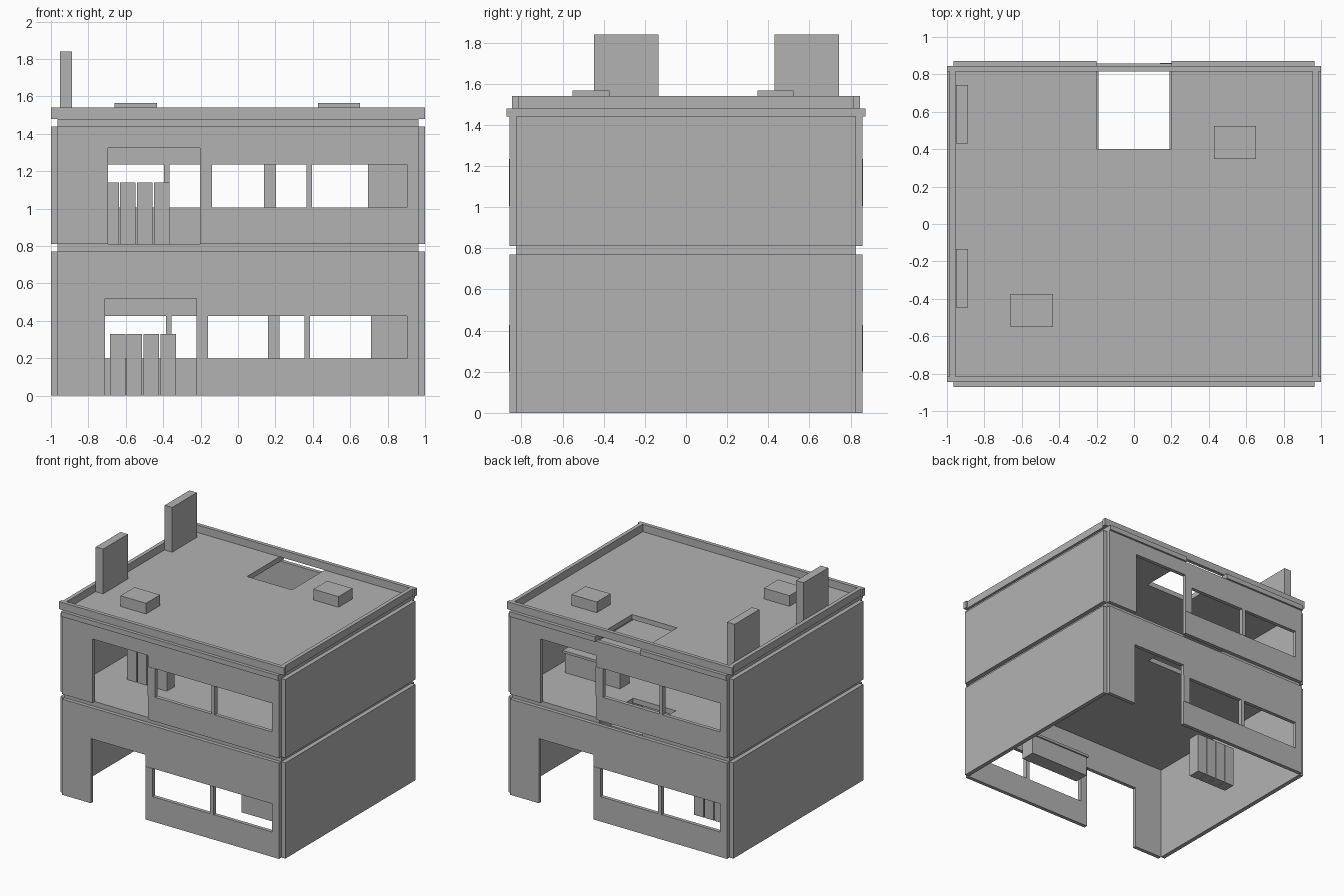
import bpy, bmesh

if "Cube" in bpy.data.objects:
    bpy.data.objects.remove(bpy.data.objects["Cube"])

grey = bpy.data.materials.new("plain_grey")
grey.diffuse_color = (0.45, 0.45, 0.45, 1)
grey.use_nodes = True
grey.node_tree.nodes["Principled BSDF"].inputs["Base Color"].default_value = grey.diffuse_color


def finish(name, bm):
    bmesh.ops.recalc_face_normals(bm, faces=bm.faces)
    mesh = bpy.data.meshes.new(name)
    bm.to_mesh(mesh)
    bm.free()
    mesh.materials.append(grey)
    ob = bpy.data.objects.new(name, mesh)
    bpy.context.collection.objects.link(ob)
    return ob


def panel(name, rect, holes, lo, hi, place):
    """Flat panel with rectangular openings; place maps (u, v, depth) to xyz."""
    rects = [rect] + holes
    us = sorted({u for r in rects for u in (r[0], r[1])})
    vs = sorted({v for r in rects for v in (r[2], r[3])})
    bm = bmesh.new()
    grid = {(u, v): bm.verts.new(place(u, v, lo)) for u in us for v in vs}
    for u0, u1 in zip(us, us[1:]):
        for v0, v1 in zip(vs, vs[1:]):
            cu, cv = (u0 + u1) / 2, (v0 + v1) / 2
            if not any(h[0] < cu < h[1] and h[2] < cv < h[3] for h in holes):
                bm.faces.new([grid[p] for p in ((u0, v0), (u1, v0), (u1, v1), (u0, v1))])
    bmesh.ops.delete(bm, geom=[v for v in bm.verts if not v.link_faces], context='VERTS')
    ext = bmesh.ops.extrude_face_region(bm, geom=bm.faces[:], use_keep_orig=True)
    move = tuple(b - a for a, b in zip(place(0, 0, lo), place(0, 0, hi)))
    bmesh.ops.translate(bm, vec=move, verts=[g for g in ext["geom"] if isinstance(g, bmesh.types.BMVert)])
    return finish(name, bm)


def box(name, x0, x1, y0, y1, z0, z1):
    return panel(name, (x0, x1, y0, y1), [], z0, z1, lambda u, v, d: (u, v, d))


def flat(u, v, d):
    return (u, v, d)


WX, WY, OUT = 0.965, 0.827, 0.857

# Two storeys: base, top, door (x0, x1, top), windows, sill and head heights
storeys = [
    ("lower", 0.0, 0.77, (-0.71, -0.222, 0.52), [(-0.16, 0.355), (0.385, 0.903)], 0.2, 0.427),
    ("upper", 0.81, 1.44, (-0.695, -0.203, 1.325), [(-0.138, 0.366), (0.395, 0.903)], 1.005, 1.235),
]
for tag, z0, z1, door, windows, sill, head in storeys:
    holes = [(door[0], door[1], z0, door[2])] + [(a, b, sill, head) for a, b in windows]
    posts = [(door[1], windows[0][0]), (windows[0][1], windows[1][0])]
    # The back wall is the front wall turned half way round
    for side, s in (("front", 1), ("back", -1)):
        def upright(u, v, d, s=s):
            return (s * u, -s * d, v)
        panel(f"{tag}_{side}_wall", (-WX, WX, z0, z1), holes, WY, OUT, upright)
        for i, (a, b) in enumerate(posts):
            panel(f"{tag}_{side}_window_post_{i + 1}", (a, b, sill, head), [], OUT, OUT + 0.003, upright)
    # Plain side walls leave a small notch at each corner
    for side, s in (("right", 1), ("left", -1)):
        box(f"{tag}_{side}_wall", *sorted((s * WX, s)), -WY, WY, z0, z1)

# Floor and roof slabs with the stair opening at the back edge
panel("upper_floor", (-WX, WX, -WY, WY), [(-0.19, 0.19, 0.4, WY)], 0.77, 0.81, flat)
panel("roof_slab", (-WX, WX, -0.872, 0.872), [(-0.2, 0.2, 0.4, 0.872)], 1.44, 1.48, flat)

# Roof parapet
for s, a, b in ((1, "back", "right"), (-1, "front", "left")):
    box(f"parapet_{a}", -1, 1, *sorted((s * 0.815, s * 0.845)), 1.48, 1.54)
    box(f"parapet_{b}", *sorted((s * 0.955, s * 0.986)), -0.815, 0.815, 1.48, 1.54)

# Chimneys and roof boxes
box("chimney_front", -0.953, -0.887, -0.447, -0.133, 1.48, 1.84)
box("chimney_back", -0.953, -0.887, 0.43, 0.743, 1.48, 1.84)
box("roof_box_front", -0.66, -0.432, -0.552, -0.373, 1.48, 1.566)
box("roof_box_back", 0.428, 0.652, 0.347, 0.523, 1.48, 1.566)

# Rows of four lockers
for tag, x, y, z in (("lower", -0.685, 0.27, 0.0), ("upper", -0.72, -0.38, 0.81)):
    for i in range(4):
        x0 = x + i * 0.09
        box(f"{tag}_locker_{i + 1}", x0, x0 + 0.083, y, y + 0.1, z, z + 0.33)

# Counters with a slightly overhanging top
for tag, x0, x1, y0, y1, z in (("lower", 0.28, 0.82, -0.355, -0.235, 0.0),
                               ("upper", 0.36, 0.85, 0.205, 0.325, 0.81)):
    box(f"{tag}_counter_body", x0, x1, y0, y1, z, z + 0.16)
    box(f"{tag}_counter_top", x0 - 0.012, x1 + 0.012, y0 - 0.012, y1 + 0.012, z + 0.16, z + 0.18)
